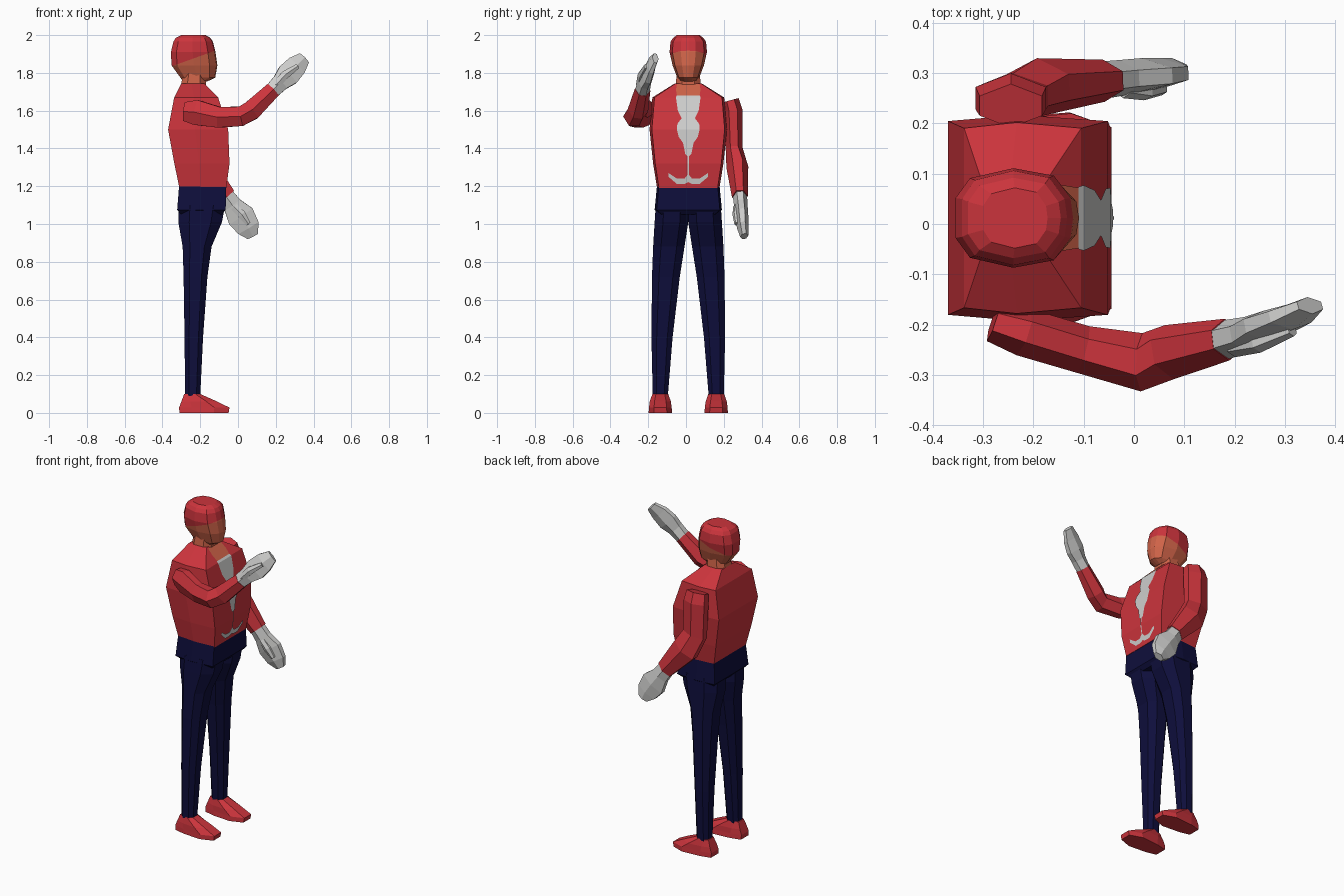
import bpy, bmesh
from mathutils import Vector

if "Cube" in bpy.data.objects:
    bpy.data.objects.remove(bpy.data.objects["Cube"])

CY = 0.012  # body's mid plane in y


def material(name, rgb):
    m = bpy.data.materials.new(name)
    m.diffuse_color = (*rgb, 1)
    m.use_nodes = True
    m.node_tree.nodes["Principled BSDF"].inputs["Base Color"].default_value = m.diffuse_color
    return m


RED = material("red cloth", (0.60, 0.034, 0.045))
NAVY = material("navy cloth", (0.0045, 0.0045, 0.045))
SKIN = material("orange skin", (0.62, 0.125, 0.065))
WHITE = material("light grey", (0.62, 0.62, 0.61))


def finish(bm, name, *mats):
    bmesh.ops.recalc_face_normals(bm, faces=bm.faces)
    me = bpy.data.meshes.new(name)
    bm.to_mesh(me)
    bm.free()
    for m in mats:
        me.materials.append(m)
    ob = bpy.data.objects.new(name, me)
    bpy.context.collection.objects.link(ob)
    return ob


def skin_rings(rings):
    """Closed, capped skin through equal-sized rings of points."""
    bm = bmesh.new()
    vs = [[bm.verts.new(p) for p in r] for r in rings]
    n = len(vs[0])
    for a, b in zip(vs, vs[1:]):
        for i in range(n):
            j = (i + 1) % n
            bm.faces.new((a[i], a[j], b[j], b[i]))
    bm.faces.new(vs[0][::-1])
    bm.faces.new(vs[-1])
    return bm


def box_ring(profile, z, x0, x1, y0, y1):
    """Fit a unit profile into a horizontal box."""
    return [((x0 + x1) / 2 + u * (x1 - x0) / 2,
             (y0 + y1) / 2 + v * (y1 - y0) / 2, z) for u, v in profile]


def body_rings(profile, rows):
    return [box_ring(profile, z, a, b, CY - h, CY + h) for z, a, b, h in rows]


def tube_rings(path):
    """Six-sided rings along a path of (centre, half width, half thickness)."""
    pts = [Vector(p[0]) for p in path]
    rings = []
    for i, (c, w, h) in enumerate(path):
        t = (pts[min(i + 1, len(pts) - 1)] - pts[max(i - 1, 0)]).normalized()
        up = t.cross(Vector((0, 1, 0))).normalized()
        side = up.cross(t)
        rings.append([pts[i] + up * w * u + side * h * v for u, v in
                      ((1, .45), (0, 1), (-1, .45), (-1, -.45), (0, -1), (1, -.45))])
    return rings


def strip(name, rows, mat):
    """Thin painted patch from pairs of points."""
    bm = bmesh.new()
    vs = [(bm.verts.new(a), bm.verts.new(b)) for a, b in rows]
    for (a, b), (c, d) in zip(vs, vs[1:]):
        f = bm.faces.new((a, b, d, c))
        f.normal_update()
        if f.normal.x < 0:
            f.normal_flip()
    me = bpy.data.meshes.new(name)
    bm.to_mesh(me)
    bm.free()
    me.materials.append(mat)
    bpy.context.collection.objects.link(bpy.data.objects.new(name, me))


HEX = [(1, -.94), (1, .94), (-.1, 1), (-1, .94), (-1, -.94), (-.1, -1)]
OCT = [(1, -.5), (1, .5), (.5, 1), (-.5, 1), (-1, .5), (-1, -.5), (-.5, -1), (.5, -1)]
SKULL = [(1, -.4), (1.05, 0), (1, .4), (.7, .85), (0, 1), (-.75, .8), (-1, .4),
         (-1, -.4), (-.75, -.8), (0, -1), (.7, -.85)]
SHOE = [(1, -.55), (1, .55), (.4, 1), (-.5, .85), (-1, .6), (-1, -.6), (-.5, -.85), (.4, -1)]

# torso
TORSO = [(1.19, -.31, -.062, .165), (1.32, -.337, -.045, .186), (1.50, -.37, -.052, .205),
         (1.67, -.338, -.105, .19), (1.745, -.30, -.18, .07)]
finish(skin_rings(body_rings(HEX, TORSO)), "torso", RED)


def chest_x(z):
    for (z0, _, a, _), (z1, _, b, _) in zip(TORSO, TORSO[1:]):
        if z <= z1:
            return a + (b - a) * (z - z0) / (z1 - z0) + .005
    return TORSO[-1][2]


# painted shirt front, hem patch and bare neckline
def chest_patch(name, rows, mat):
    strip(name, [((chest_x(z), CY - h, z), (chest_x(z), CY + h, z)) for z, h in rows], mat)


chest_patch("shirt_front", [(1.68, .062), (1.67, .065), (1.60, .055), (1.56, .035), (1.53, .058),
                            (1.50, .06), (1.46, .05), (1.43, .028), (1.37, .016), (1.36, .004),
                            (1.32, .003), (1.235, .003)], WHITE)
strip("shirt_hem", [((chest_x(t), CY + y, t), (chest_x(b), CY + y, b)) for y, t, b in
                    ((-.105, 1.27, 1.25), (-.06, 1.24, 1.212), (-.02, 1.24, 1.212),
                     (0, 1.265, 1.222), (.02, 1.24, 1.212), (.06, 1.24, 1.212),
                     (.105, 1.27, 1.25))], WHITE)
chest_patch("neckline", [(1.68, .06), (1.71, .065), (1.742, .06)], SKIN)

# neck
finish(skin_rings(body_rings(OCT, [(1.70, -.305, -.165, .068), (1.745, -.30, -.17, .066),
                                   (1.80, -.29, -.17, .06)])), "neck", SKIN)

# head, cut along a tilted plane into face and cap
bm = skin_rings(body_rings(SKULL, [
    (1.755, -.29, -.165, .045), (1.775, -.305, -.125, .058), (1.84, -.352, -.115, .083),
    (1.91, -.355, -.125, .099), (1.965, -.342, -.138, .094), (1.985, -.33, -.15, .08),
    (2.0, -.30, -.175, .06)]))
co, no = Vector((-.12, 0, 1.918)), Vector((-.36, 0, 1)).normalized()
bmesh.ops.bisect_plane(bm, geom=bm.verts[:] + bm.edges[:] + bm.faces[:],
                       plane_co=co, plane_no=no)
for f in bm.faces:
    f.material_index = int((f.calc_center_median() - co).dot(no) > 0)
finish(bm, "head", SKIN, RED)

# hips
finish(skin_rings(body_rings(HEX, [(1.05, -.30, -.085, .15), (1.075, -.322, -.065, .178),
                                   (1.20, -.312, -.064, .166)])), "hips", NAVY)

# legs and shoes, mirrored about the body's mid plane
for s, side in ((1, "left"), (-1, "right")):
    def limb(profile, rows):
        return [box_ring(profile, z, a, b, CY + s * i, CY + s * o) for z, a, b, i, o in rows]
    finish(skin_rings(limb(OCT, [
        (.09, -.28, -.20, .108, .188), (.40, -.283, -.185, .083, .195),
        (.72, -.288, -.162, .045, .192), (.88, -.293, -.14, .02, .186),
        (1.01, -.316, -.085, 0, .178), (1.10, -.316, -.068, 0, .172)])), side + "_leg", NAVY)
    finish(skin_rings(limb(SHOE, [
        (0, -.31, -.05, .085, .21), (.028, -.312, -.045, .088, .208),
        (.06, -.30, -.11, .092, .204), (.10, -.285, -.20, .106, .19)])), side + "_shoe", RED)

# lowered arm
finish(skin_rings(tube_rings([
    ((-.245, .235, 1.655), .062, .045), ((-.245, .25, 1.60), .07, .05),
    ((-.24, .255, 1.40), .07, .045), ((-.19, .272, 1.30), .075, .058),
    ((-.06, .285, 1.145), .05, .042)])), "lowered_arm", RED)
finish(skin_rings(tube_rings([
    ((-.07, .285, 1.155), .045, .038), ((-.03, .29, 1.10), .05, .036),
    ((.015, .295, 1.04), .075, .035), ((.055, .30, .98), .062, .03),
    ((.078, .308, .935), .03, .022)])), "lowered_hand", WHITE)

# raised arm
finish(skin_rings(tube_rings([
    ((-.28, -.195, 1.595), .05, .04), ((-.22, -.215, 1.59), .066, .048),
    ((-.10, -.25, 1.565), .055, .048), ((.015, -.275, 1.57), .052, .058),
    ((.07, -.255, 1.60), .052, .055), ((.185, -.23, 1.71), .042, .042)])), "raised_arm", RED)
finish(skin_rings(tube_rings([
    ((.175, -.232, 1.70), .04, .04), ((.225, -.22, 1.75), .046, .036),
    ((.265, -.203, 1.79), .062, .032), ((.31, -.185, 1.838), .056, .026),
    ((.35, -.162, 1.878), .034, .018)])), "raised_hand", WHITE)

# thumbs
finish(skin_rings(tube_rings([((.20, -.245, 1.735), .02, .02), ((.25, -.238, 1.79), .022, .018),
                              ((.315, -.212, 1.835), .013, .012)])), "raised_thumb", WHITE)
finish(skin_rings(tube_rings([((-.02, .27, 1.09), .02, .02), ((.02, .262, 1.05), .022, .016),
                              ((.055, .268, 1.0), .013, .012)])), "lowered_thumb", WHITE)
